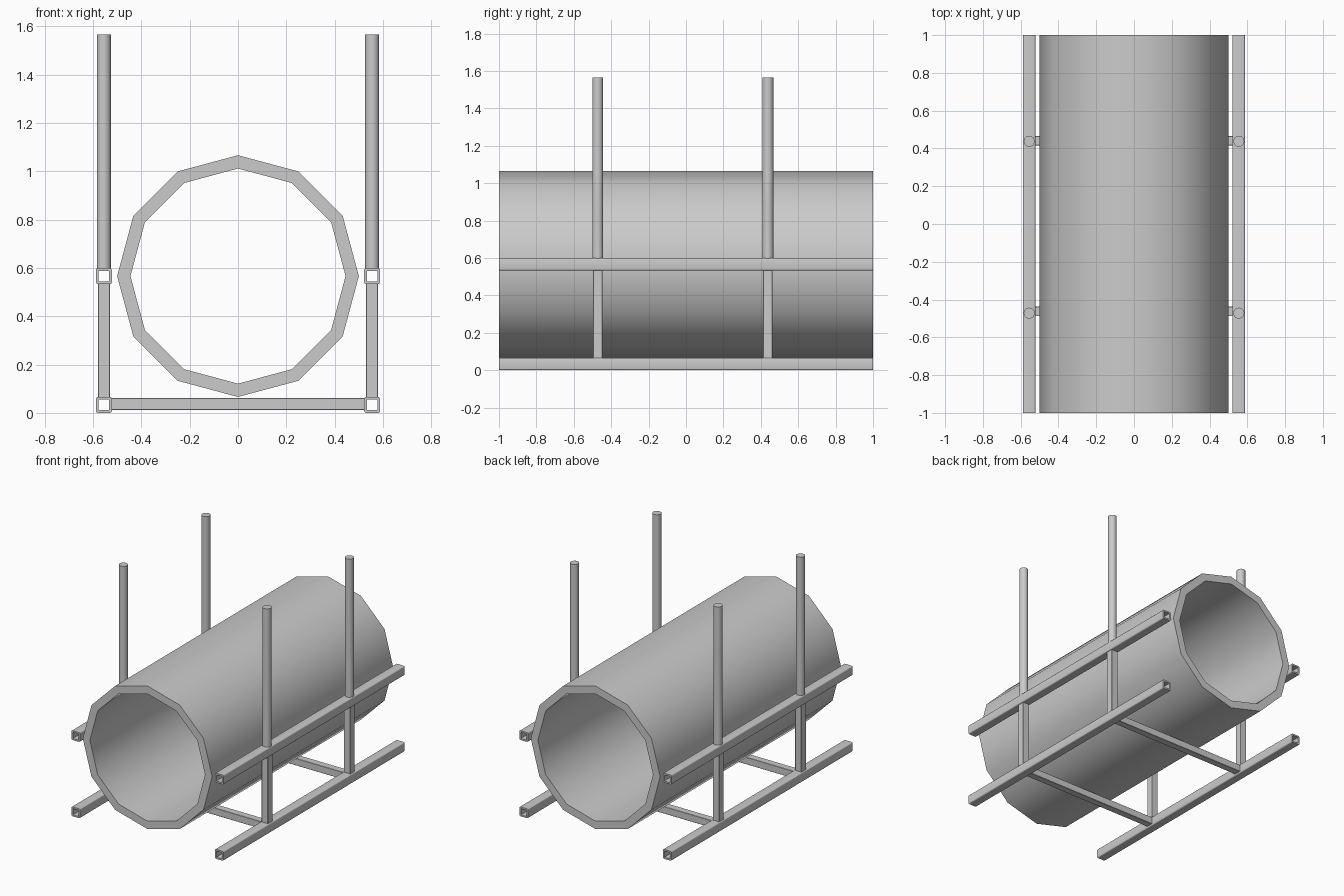
import bpy, math
from mathutils import Vector

if "Cube" in bpy.data.objects:
    bpy.data.objects.remove(bpy.data.objects["Cube"])


def finish(name, verts, faces, angle=40):
    me = bpy.data.meshes.new(name)
    me.from_pydata(verts, [], faces)
    me.update()
    ob = bpy.data.objects.new(name, me)
    bpy.context.collection.objects.link(ob)
    bpy.ops.object.select_all(action='DESELECT')
    ob.select_set(True)
    bpy.context.view_layer.objects.active = ob
    bpy.ops.object.shade_smooth_by_angle(angle=math.radians(angle))
    return ob


def circle(r, n, start=0.0):
    return [(r * math.cos(start + math.tau * i / n), r * math.sin(start + math.tau * i / n)) for i in range(n)]


def rounded_square(size, r, seg=3):
    h, pts = size / 2 - r, []
    for q, (sx, sy) in enumerate([(1, 1), (-1, 1), (-1, -1), (1, -1)]):
        for k in range(seg + 1):
            a = (q + k / seg) * math.pi / 2
            pts.append((sx * h + r * math.cos(a), sy * h + r * math.sin(a)))
    return pts


AXES = {'X': (Vector((0, 1, 0)), Vector((0, 0, 1))),
        'Y': (Vector((0, 0, 1)), Vector((1, 0, 0))),
        'Z': (Vector((1, 0, 0)), Vector((0, 1, 0)))}


def extrude(name, axis, centre, length, outer, inner=None):
    """Extrude a profile along an axis; an inner profile makes it a tube."""
    u, v = AXES[axis]
    w, c, n = u.cross(v), Vector(centre), len(outer)
    verts, faces = [], []
    for prof in ([outer, inner] if inner else [outer]):
        for s in (-0.5, 0.5):
            verts += [c + u * a + v * b + w * s * length for a, b in prof]
    for i in range(n):
        j = (i + 1) % n
        faces.append((i, j, n + j, n + i))
        if inner:
            faces.append((2 * n + j, 2 * n + i, 3 * n + i, 3 * n + j))
            faces.append((n + i, n + j, 3 * n + j, 3 * n + i))
            faces.append((j, i, 2 * n + i, 2 * n + j))
    if not inner:
        faces += [tuple(reversed(range(n))), tuple(range(n, 2 * n))]
    return finish(name, verts, faces)


LOW, MID, TOP, SIDE = 0.033, 0.566, 1.565, 0.555

# twelve-sided pipe
extrude("pipe", 'Y', (0, 0, MID), 2, circle(0.5, 12), circle(0.445, 12))

rail_out, rail_in = rounded_square(0.066, 0.008), rounded_square(0.044, 0.003)
bar = rounded_square(0.05, 0.002, 1)

for side, sx in (("left", -1), ("right", 1)):
    x = sx * SIDE
    # hollow square rails
    for level, z in (("lower", LOW), ("upper", MID)):
        extrude(f"{side}_{level}_rail", 'Y', (x, 0, z), 2, rail_out, rail_in)
    for place, y in (("front", -0.472), ("back", 0.438)):
        # square post between the rails, round stake above
        z0, z1 = LOW + 0.032, MID - 0.032
        extrude(f"{side}_{place}_post", 'Z', (x, y, (z0 + z1) / 2), z1 - z0, bar)
        z0 = MID + 0.031
        extrude(f"{side}_{place}_stake", 'Z', (x, y, (z0 + TOP) / 2), TOP - z0, circle(0.029, 24))

# cross beams under the pipe
for place, y in (("front", -0.463), ("back", 0.441)):
    extrude(f"{place}_cross_beam", 'X', (0, y, 0.036), 2 * (SIDE - 0.032), bar)
